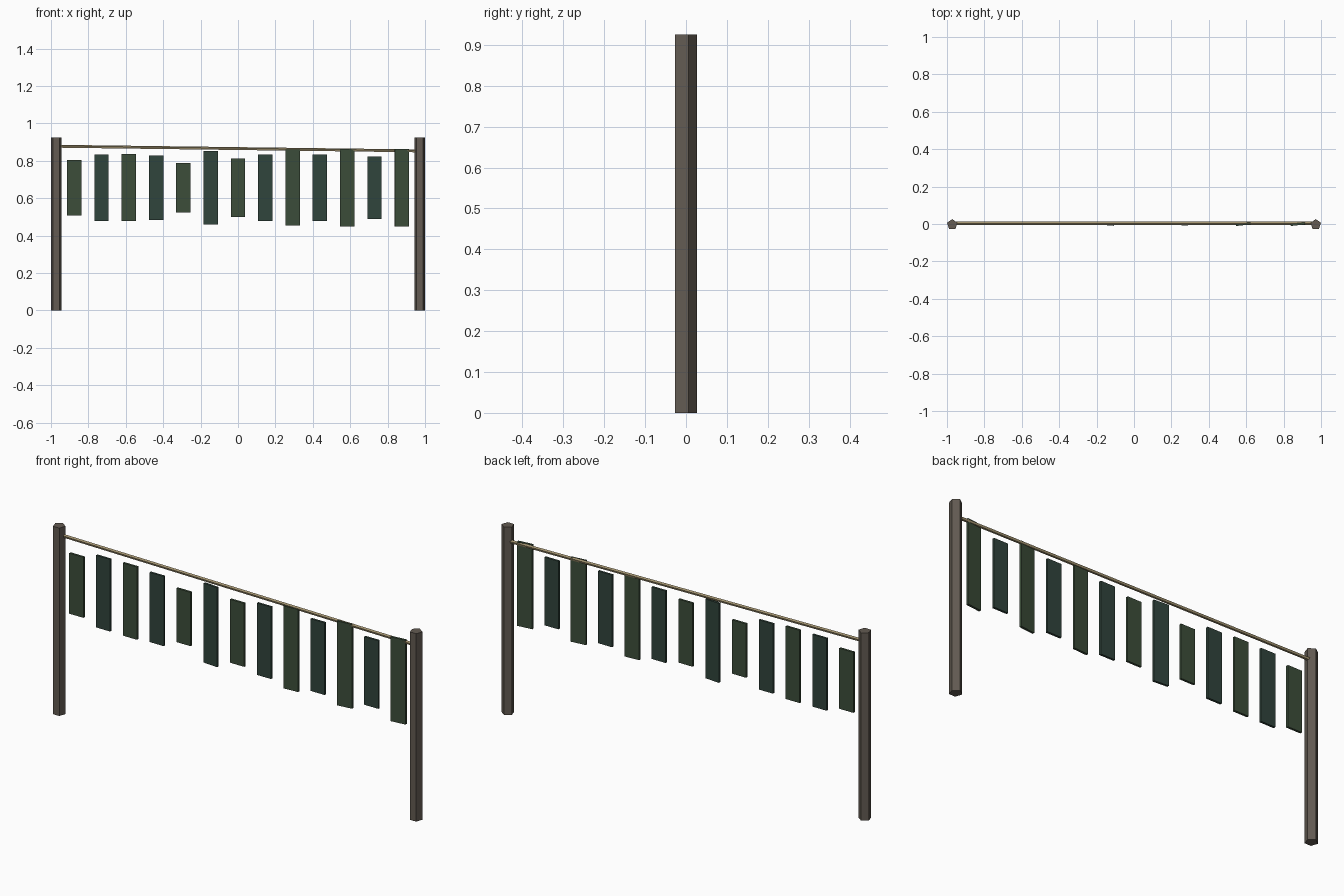
import bpy, math
from mathutils import Vector

if "Cube" in bpy.data.objects:
    bpy.data.objects.remove(bpy.data.objects["Cube"])


def material(name, rgb):
    m = bpy.data.materials.new(name)
    m.diffuse_color = (*rgb, 1)
    m.use_nodes = True
    m.node_tree.nodes["Principled BSDF"].inputs["Base Color"].default_value = m.diffuse_color
    return m


wood = material("weathered_wood", (0.125, 0.105, 0.085))
cord = material("cord", (0.36, 0.29, 0.16))
greens = [material("moss_green", (0.045, 0.075, 0.042)),
          material("deep_green", (0.03, 0.058, 0.045))]


def finish(name, mat):
    ob = bpy.context.object
    ob.name = name
    ob.data.materials.append(mat)
    return ob


# Five-sided posts, one corner pointing to the back
for side, x in (("left", -0.972), ("right", 0.972)):
    bpy.ops.mesh.primitive_cylinder_add(vertices=5, radius=0.0292, depth=0.925,
                                        location=(x, -0.0028, 0.4625))
    finish(side + "_post", wood)

# Slightly sloping line between the posts
a, b = Vector((-0.972, 0.004, 0.877)), Vector((0.972, 0.004, 0.852))
bpy.ops.mesh.primitive_cylinder_add(vertices=5, radius=0.0085, depth=(b - a).length,
                                    location=(a + b) / 2)
line = finish("hanging_line", cord)
line.rotation_euler = (b - a).to_track_quat('Z', 'Y').to_euler()

# Hanging strips: varying lengths about one centre height, some twisted a little
lengths = [0.298, 0.355, 0.358, 0.343, 0.265, 0.391, 0.312,
           0.354, 0.406, 0.355, 0.415, 0.335, 0.415]
twist = {5: -0.08, 8: 0.06, 10: 0.11, 12: 0.11}
for i, h in enumerate(lengths):
    bpy.ops.mesh.primitive_cube_add(size=1, location=((i - 6) * 0.146, -0.001, 0.656),
                                    rotation=(0, 0, twist.get(i, 0)))
    strip = finish(f"strip_{i + 1}", greens[i % 2])
    strip.scale = (0.077, 0.011, h)
